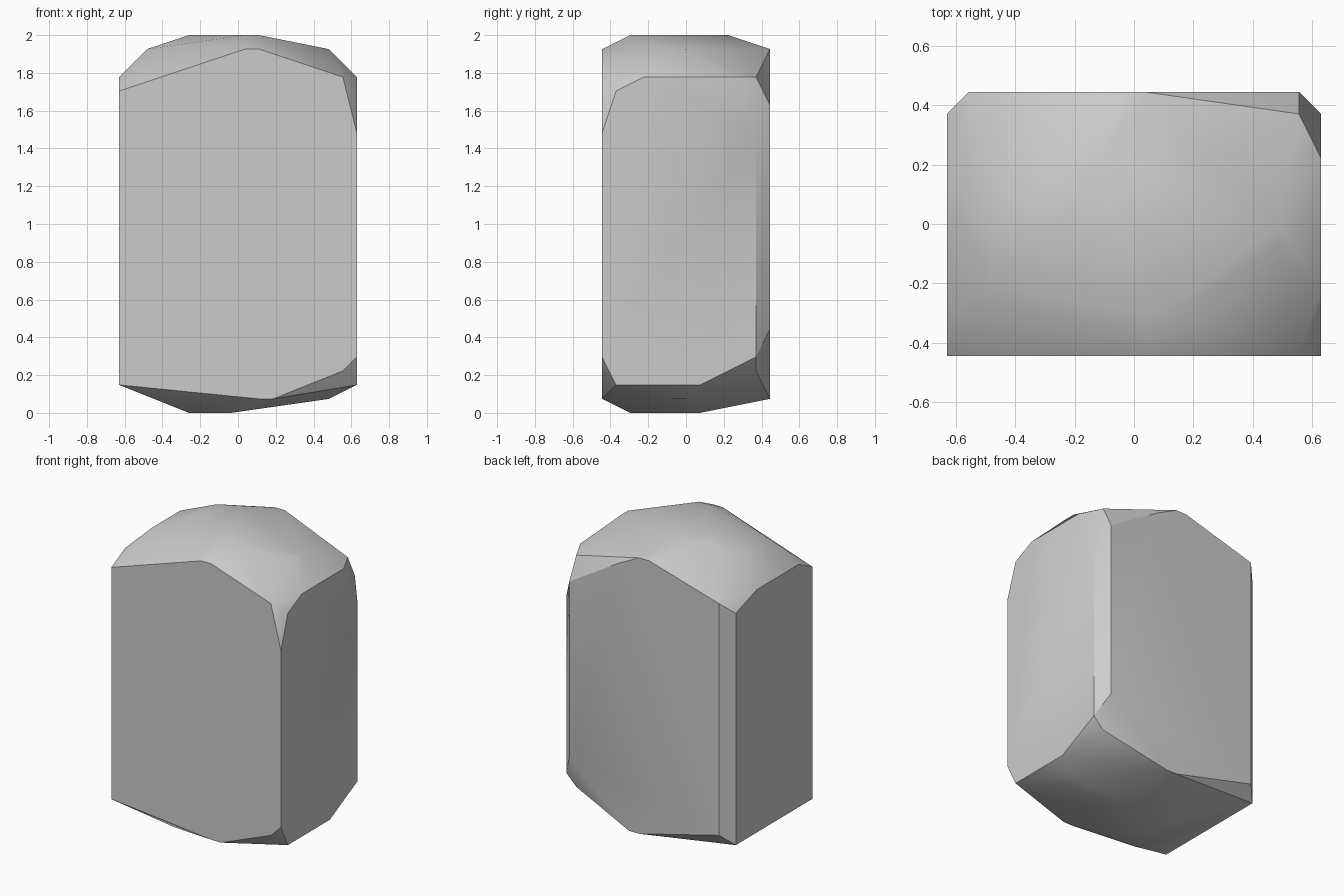
import bpy
import bmesh
import math
from mathutils import Vector

# Remove the default object
default_object = bpy.data.objects.get("Cube")
if default_object:
    bpy.data.objects.remove(default_object, do_unlink=True)

# The block is laid out on a coarse lattice of equal steps
WIDTH, DEPTH, HEIGHT = 17, 12, 27
STEP = 2 / HEIGHT


def lattice_point(across, inward, upward):
    """Turn lattice steps into centred model coordinates."""
    return Vector((across - WIDTH / 2, inward - DEPTH / 2, upward)) * STEP


# Outlines of the four upright faces
front_outline = [(0, 23), (9, 26), (10, 26), (16, 24), (17, 20),
                 (17, 4), (16, 3), (11, 1), (10, 1), (0, 2)]
back_outline = [(1, 24), (8, 26), (9, 26), (11, 25), (16, 22),
                (16, 6), (10, 1), (9, 1), (1, 3)]
plus_side_outline = [(0, 20), (1, 23), (3, 24), (9, 24), (11, 20),
                     (11, 4), (7, 2), (1, 2), (0, 4)]
minus_side_outline = [(0, 23), (2, 24), (8, 24), (11, 23), (11, 2), (0, 2)]

# Flat levels of the crown and the base
crown_levels = {HEIGHT: [(9, 2), (10, 2), (5, 6), (5, 8), (7, 9)],
                HEIGHT - 1: [(2, 3), (2, 7), (15, 5), (15, 6)]}
base_levels = {0: [(5, 2), (8, 2), (8, 7), (5, 7)],
               1: [(15, 5), (15, 6)]}

# Gather the corner points of the block
corners = [lattice_point(x, 0, z) for x, z in front_outline]
corners += [lattice_point(x, DEPTH, z) for x, z in back_outline]
corners += [lattice_point(WIDTH, y, z) for y, z in plus_side_outline]
corners += [lattice_point(0, y, z) for y, z in minus_side_outline]
for levels in (crown_levels, base_levels):
    for level, points in levels.items():
        corners += [lattice_point(x, y, level) for x, y in points]

# Chipped corners of the back edge
corners += [lattice_point(WIDTH - 1, DEPTH - 1, z) for z in (3, 24)]

# Wrap the corners in a faceted shell
shell = bmesh.new()
for corner in corners:
    shell.verts.new(corner)
bmesh.ops.remove_doubles(shell, verts=shell.verts[:], dist=STEP / 10)
bmesh.ops.convex_hull(shell, input=shell.verts[:])
loose = [vert for vert in shell.verts if not vert.link_faces]
bmesh.ops.delete(shell, geom=loose, context='VERTS')

# Merge the coplanar triangles into clean flat faces
bmesh.ops.dissolve_limit(shell, angle_limit=math.radians(0.5),
                         verts=shell.verts[:], edges=shell.edges[:])
bmesh.ops.recalc_face_normals(shell, faces=shell.faces[:])
mesh = bpy.data.meshes.new("stone_block")
shell.to_mesh(mesh)
shell.free()

# Plain grey stone
stone = bpy.data.materials.new("plain grey")
stone.use_nodes = True
grey = (0.6, 0.6, 0.6, 1)
stone.diffuse_color = grey
stone.node_tree.nodes["Principled BSDF"].inputs["Base Color"].default_value = grey
mesh.materials.append(stone)

# Place the block, smooth over its gentle bends and keep its edges sharp
block = bpy.data.objects.new("stone_block", mesh)
bpy.context.collection.objects.link(block)
bpy.ops.object.select_all(action='DESELECT')
block.select_set(True)
bpy.context.view_layer.objects.active = block
bpy.ops.object.shade_smooth_by_angle(angle=math.radians(30))
